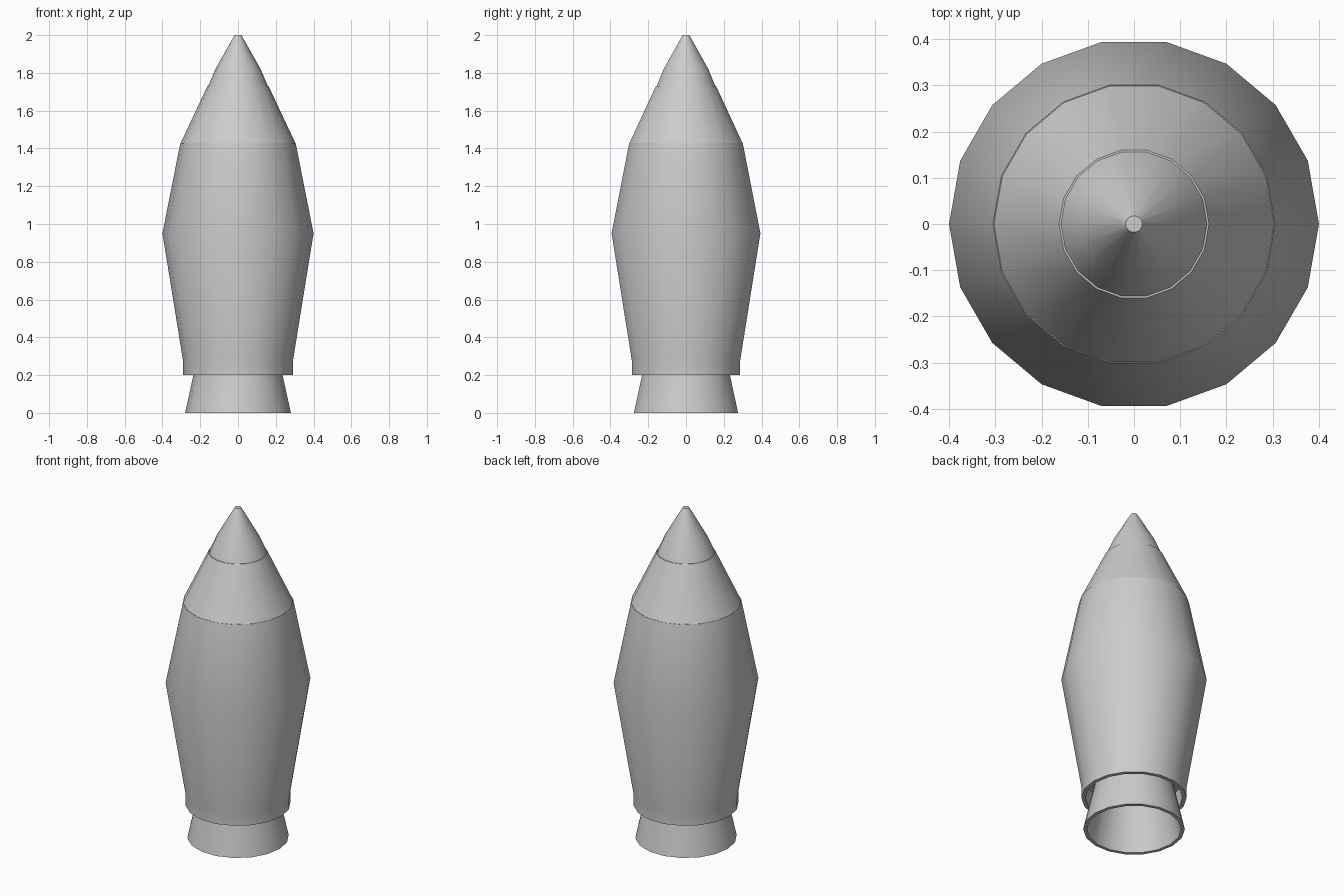
import bpy, bmesh, math

if "Cube" in bpy.data.objects:
    bpy.data.objects.remove(bpy.data.objects["Cube"])

SIDES = 18


def lathe(name, profile):
    """Revolve an (r, z) profile around z into an 18-sided smooth solid."""
    bm = bmesh.new()
    verts = [bm.verts.new((r, 0, z)) for r, z in profile]
    edges = [bm.edges.new(pair) for pair in zip(verts, verts[1:])]
    bmesh.ops.spin(bm, geom=verts + edges, cent=(0, 0, 0), axis=(0, 0, 1),
                   angle=math.tau, steps=SIDES, use_duplicate=False)
    bmesh.ops.remove_doubles(bm, verts=bm.verts, dist=1e-4)
    bmesh.ops.recalc_face_normals(bm, faces=bm.faces)
    mesh = bpy.data.meshes.new(name)
    bm.to_mesh(mesh)
    bm.free()
    obj = bpy.data.objects.new(name, mesh)
    bpy.context.collection.objects.link(obj)
    bpy.ops.object.select_all(action='DESELECT')
    obj.select_set(True)
    bpy.context.view_layer.objects.active = obj
    bpy.ops.object.shade_smooth_by_angle(angle=math.radians(40))
    return obj


# hollow exhaust bell, tucked into the body recess
lathe("nozzle", [(0, 0.32), (0.21, 0.32), (0.28, 0), (0.26, 0),
                 (0.19, 0.30), (0, 0.30)])

# main hull with a thin skirt around the nozzle
lathe("body", [(0, 0.31), (0.268, 0.31), (0.268, 0.2), (0.29, 0.2),
               (0.29, 0.27), (0.40, 0.95), (0.305, 1.43), (0, 1.43)])

# tapered upper stage
lathe("upper_stage", [(0, 1.43), (0.303, 1.43), (0.162, 1.73), (0, 1.73)])

# pointed nose with a slightly blunt tip
lathe("nose_cone", [(0, 1.725), (0.16, 1.725), (0.12, 1.82), (0.018, 2.0), (0, 2.0)])
